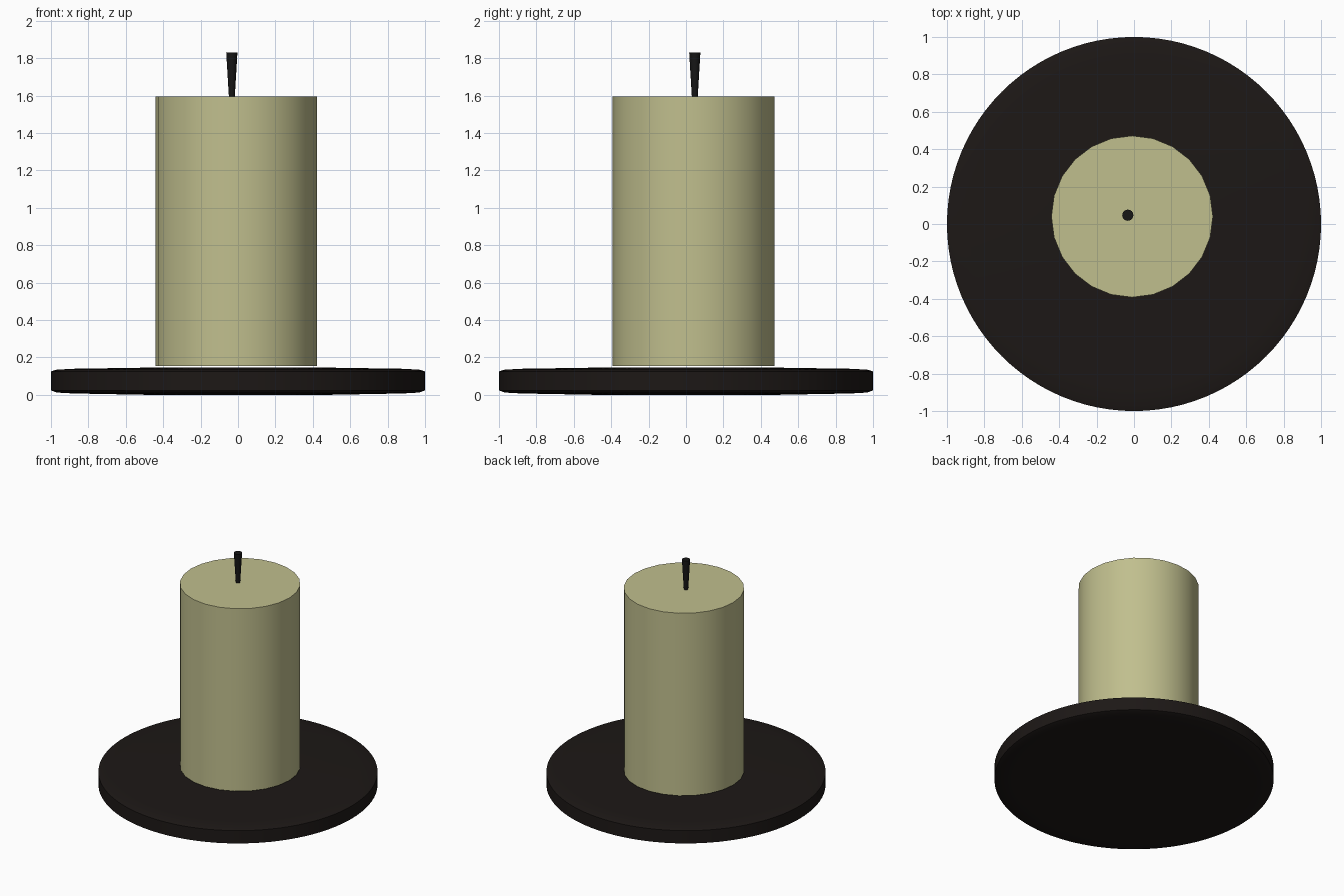
import bpy, math

if "Cube" in bpy.data.objects:
    bpy.data.objects.remove(bpy.data.objects["Cube"])


def lathe(name, profile, sides, center, color, start=0.0):
    """Spin a (radius, z) profile around a vertical axis; ends are capped."""
    verts, faces = [], []
    for r, z in profile:
        for i in range(sides):
            a = start + 2 * math.pi * i / sides
            verts.append((r * math.cos(a), r * math.sin(a), z))
    for k in range(len(profile) - 1):
        for i in range(sides):
            j = (i + 1) % sides
            faces.append((k * sides + i, k * sides + j,
                          (k + 1) * sides + j, (k + 1) * sides + i))
    faces.append(tuple(reversed(range(sides))))
    last = (len(profile) - 1) * sides
    faces.append(tuple(range(last, last + sides)))
    mesh = bpy.data.meshes.new(name)
    mesh.from_pydata(verts, [], faces)
    obj = bpy.data.objects.new(name, mesh)
    bpy.context.collection.objects.link(obj)
    obj.location = (center[0], center[1], 0)

    mat = bpy.data.materials.new(name + "_material")
    mat.diffuse_color = color
    mat.use_nodes = True
    mat.node_tree.nodes["Principled BSDF"].inputs["Base Color"].default_value = mat.diffuse_color
    mesh.materials.append(mat)

    bpy.ops.object.select_all(action='DESELECT')
    obj.select_set(True)
    bpy.context.view_layer.objects.active = obj
    bpy.ops.object.shade_smooth_by_angle(angle=math.radians(35))
    return obj


# Round plate with softened rim
lathe("plate",
      [(0.50, 0.0), (0.88, 0.007), (0.97, 0.012), (1.0, 0.024),
       (1.0, 0.125), (0.97, 0.134), (0.88, 0.139), (0.42, 0.146)],
      96, (0, 0), (0.012, 0.009, 0.008, 1))

# Wax pillar, set slightly off centre
lathe("candle", [(0.432, 0.153), (0.432, 1.596)],
      24, (-0.01, 0.04), (0.53, 0.52, 0.27, 1))

# Wick flaring towards the tip
lathe("wick", [(0.015, 1.58), (0.03, 1.83)],
      16, (-0.033, 0.047), (0.008, 0.008, 0.008, 1))
